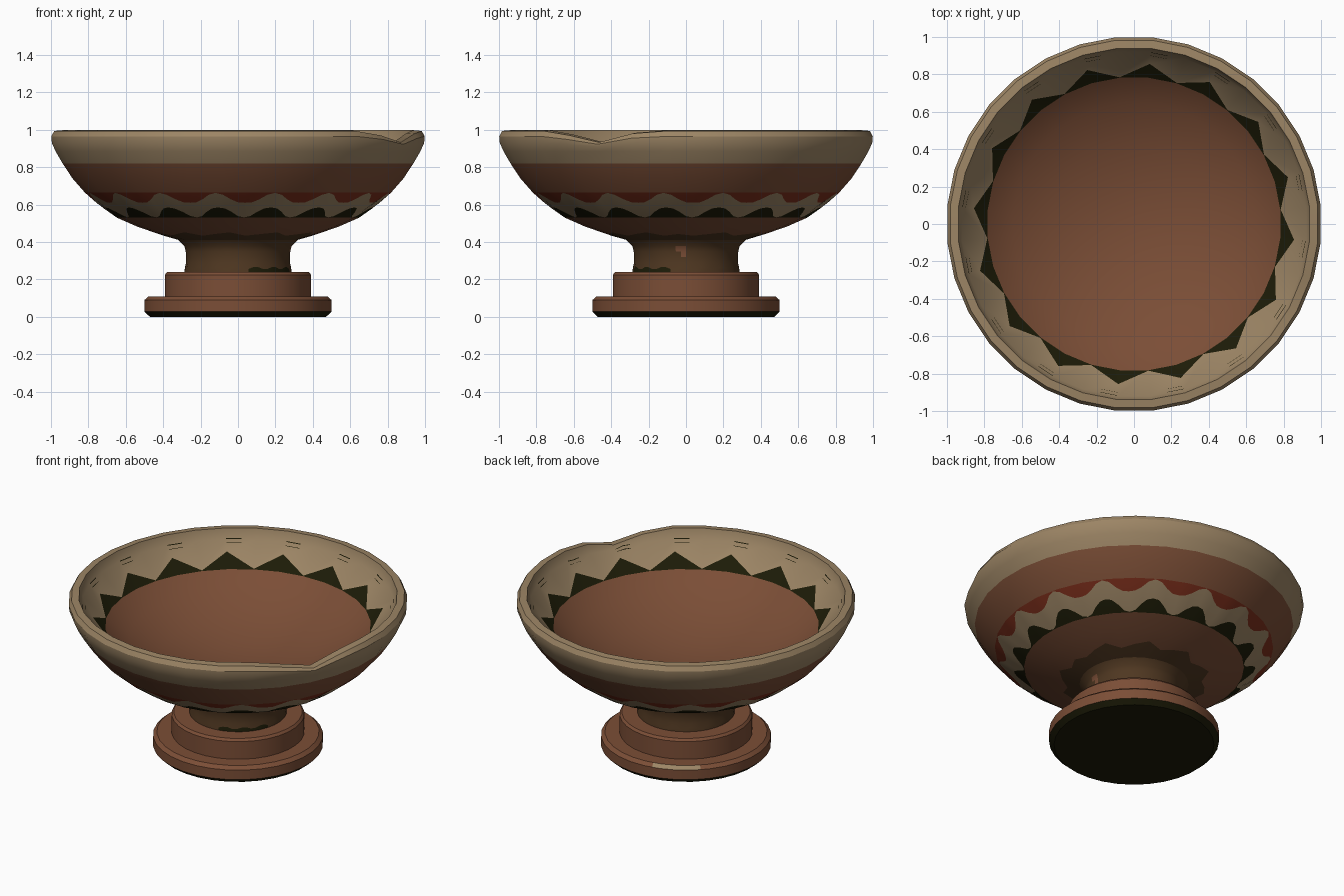
import bpy
import bmesh
from math import sin, cos, tau, radians

cube = bpy.data.objects.get("Cube")
if cube:
    bpy.data.objects.remove(cube)

SIDES = 32
STEP = tau / SIDES
CHIP = {28: 0.025, 29: 0.065, 30: 0.015}   # rim damage by corner


def material(name, rgb):
    col = [(c / 255) ** 2.2 for c in rgb] + [1]
    m = bpy.data.materials.new(name)
    m.use_nodes = True
    m.diffuse_color = col
    m.node_tree.nodes["Principled BSDF"].inputs["Base Color"].default_value = col
    return m


CREAM, CLAY, BLACK, RED, UMBER = range(5)
MATS = [material("cream slip", (155, 132, 101)),
        material("brown clay", (122, 79, 57)),
        material("black paint", (34, 33, 16)),
        material("red paint", (122, 50, 33)),
        material("umber clay", (80, 58, 38))]


def lathe(name, rings, colours, split=1, patch=None):
    """Revolve rings (points, or functions of the column) around z.
    Each polygon side is cut into 'split' columns; patch may recolour
    a face, or drop it by returning None."""
    bm = bmesh.new()
    n = SIDES * split
    grid = []
    for ring in rings:
        row = []
        for c in range(n):
            r, z = ring(c) if callable(ring) else ring
            side, f = c // split, (c % split) / split
            a, b = (side + 0.5) * STEP, (side + 1.5) * STEP
            if z > 0.9:
                z -= CHIP.get(side, 0) * (z - 0.9) * 10
            row.append(bm.verts.new((r * (cos(a) * (1 - f) + cos(b) * f),
                                     r * (sin(a) * (1 - f) + sin(b) * f), z)))
        grid.append(row)
    for j, colour in enumerate(colours):
        for c in range(n):
            index = patch(j, c, colour) if patch else colour
            if index is None:
                continue
            d = (c + 1) % n
            face = bm.faces.new((grid[j][c], grid[j][d], grid[j + 1][d], grid[j + 1][c]))
            face.material_index = index
    loose = [v for v in bm.verts if not v.link_faces]
    bmesh.ops.delete(bm, geom=loose, context='VERTS')
    bmesh.ops.remove_doubles(bm, verts=bm.verts, dist=0.0001)
    me = bpy.data.meshes.new(name)
    bm.to_mesh(me)
    bm.free()
    for m in MATS:
        me.materials.append(m)
    ob = bpy.data.objects.new(name, me)
    bpy.context.collection.objects.link(ob)
    bpy.ops.object.select_all(action='DESELECT')
    ob.select_set(True)
    bpy.context.view_layer.objects.active = ob
    bpy.ops.object.shade_smooth_by_angle(angle=radians(32))


# Stepped foot, dark underneath, with a worn streak on its shoulder
def foot_wear(j, c, colour):
    return CREAM if j == 4 and 17 <= c <= 22 else colour


lathe("foot",
      [(0, 0), (0.473, 0), (0.503, 0.028), (0.503, 0.07), (0.503, 0.09), (0.48, 0.11),
       (0.393, 0.11), (0.393, 0.225), (0.38, 0.24), (0.27, 0.24)],
      [BLACK, BLACK] + [CLAY] * 7, split=2, patch=foot_wear)


# Waisted neck with a ragged paint smudge and a slanting bare spot
def neck_marks(j, c, colour):
    if j == 0 and 49 <= c <= 59:
        return BLACK
    return CLAY if (j, c) in ((3, 62), (4, 61), (4, 62)) else colour


lathe("neck",
      [(0.288, 0.238),
       lambda c: (0.285, 0.256 + 0.01 * (c % 4 > 1)),
       (0.279, 0.29), (0.278, 0.32), (0.281, 0.35), (0.288, 0.378), (0.322, 0.412)],
      [UMBER] * 6, split=2, patch=neck_marks)

# Underside of the bowl, stained around the neck
lathe("bowl_underside",
      [(0.322, 0.412),
       lambda c: (0.4 + 0.025 * (c % 3), 0.434 + 0.009 * (c % 3)),
       (0.54, 0.482), (0.65, 0.53)],
      [UMBER, CLAY, CLAY])

# Painted band: black teeth below, red scallops above, cream wave between
BAND_LOW, BAND_MID, BAND_TOP = (0.65, 0.53), (0.746, 0.597), (0.823, 0.665)
TEETH = [1, 0.9, 0.55, 0.12, 0]
SCALLOPS = [0, 0.2, 0.65, 0.95, 1]


def band_point(z):
    (r0, z0), (r1, z1) = (BAND_LOW, BAND_MID) if z < BAND_MID[1] else (BAND_MID, BAND_TOP)
    return r0 + (r1 - r0) * (z - z0) / (z1 - z0), z


def tooth(c):
    p = (c + 5) % 8
    return min(p, 8 - p)


lathe("painted_band",
      [BAND_LOW,
       lambda c: band_point(0.532 + 0.053 * TEETH[tooth(c)]),
       lambda c: band_point(0.663 - 0.053 * SCALLOPS[tooth(c)]),
       BAND_TOP],
      [BLACK, CREAM, RED], split=4)

# Upper wall and chipped rim
lathe("bowl_wall",
      [BAND_TOP, (0.889, 0.74), (0.942, 0.82), (0.98, 0.885), (1.0, 0.93),
       (1.003, 0.965), (0.987, 0.994), (0.943, 0.998)],
      [CLAY, CLAY] + [CREAM] * 5)

# Inside of the bowl with a black sawtooth ring around the floor
lathe("bowl_inside",
      [(0.943, 0.998), (0.925, 0.935),
       lambda c: (0.86, 0.883) if c % 2 else (0.788, 0.805),
       (0.786, 0.802), (0.65, 0.71), (0.45, 0.62), (0.22, 0.565), (0, 0.545)],
      [CREAM, CREAM, BLACK] + [CLAY] * 4)


# Short brush dashes above each tooth
def dash(j, c, colour):
    return colour if c % 8 in (2, 3) else None


for label, r, z in (("upper", 0.922, 0.942), ("lower", 0.905, 0.921)):
    lathe(label + "_dashes", [(r, z), (r - 0.002, z - 0.005)], [BLACK], split=4, patch=dash)
